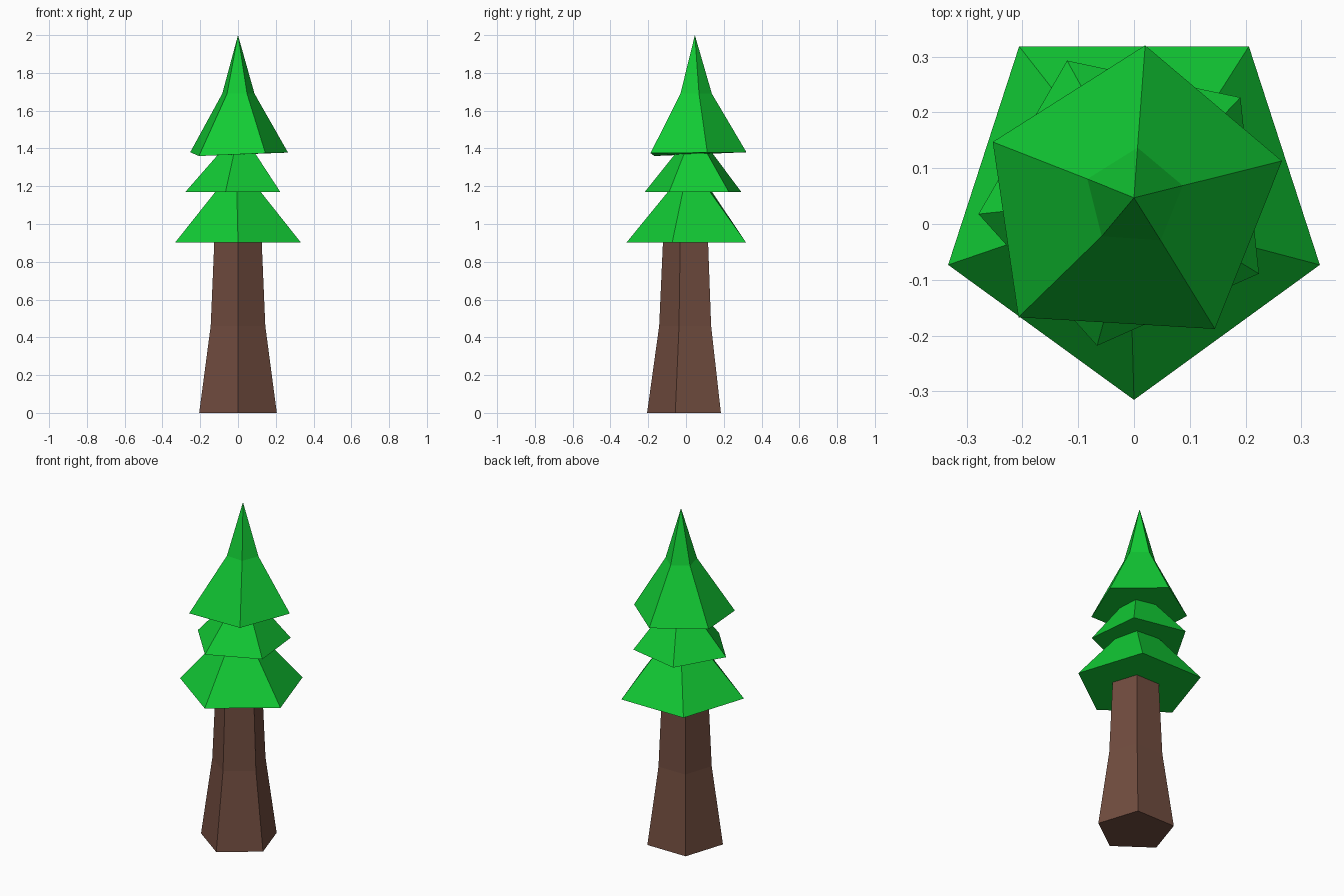
import bpy, bmesh, math

if "Cube" in bpy.data.objects:
    bpy.data.objects.remove(bpy.data.objects["Cube"])


def material(name, rgb):
    m = bpy.data.materials.new(name)
    m.diffuse_color = (*rgb, 1)
    m.use_nodes = True
    m.node_tree.nodes["Principled BSDF"].inputs["Base Color"].default_value = m.diffuse_color
    return m


brown = material("bark brown", (0.165, 0.073, 0.05))
green = material("pine green", (0.006, 0.6, 0.035))


def ring(cx, cy, z, r, deg):
    """Five-sided ring whose first corner points at angle deg."""
    return [(cx + r * math.cos(math.radians(deg + 72 * i)),
             cy + r * math.sin(math.radians(deg + 72 * i)), z) for i in range(5)]


def loft(name, rings, mat, apex=None):
    """Skin a stack of rings, closing the bottom and the top (flat or pointed)."""
    bm = bmesh.new()
    rows = [[bm.verts.new(p) for p in r] for r in rings]
    bm.faces.new(rows[0][::-1])
    for a, b in zip(rows, rows[1:]):
        for i in range(5):
            j = (i + 1) % 5
            bm.faces.new((a[i], a[j], b[j], b[i]))
    if apex:
        tip = bm.verts.new(apex)
        for i in range(5):
            bm.faces.new((rows[-1][i], rows[-1][(i + 1) % 5], tip))
    else:
        bm.faces.new(rows[-1])
    bmesh.ops.recalc_face_normals(bm, faces=bm.faces)
    me = bpy.data.meshes.new(name)
    bm.to_mesh(me)
    bm.free()
    me.materials.append(mat)
    ob = bpy.data.objects.new(name, me)
    bpy.context.collection.objects.link(ob)
    return ob


# Flared trunk
loft("trunk", [ring(0, 0.01, 0, 0.216, -90),
               ring(0, 0.01, 0.46, 0.152, -90),
               ring(0, 0.01, 0.95, 0.13, -90)], brown)

# Lower and middle branch tiers
loft("lower_branches", [ring(0, 0.035, 0.902, 0.35, -90),
                        ring(0.003, 0.03, 1.19, 0.11, -95)], green)
loft("middle_branches", [ring(-0.01, 0.046, 1.17, 0.27, -30),
                         ring(0.004, 0.045, 1.39, 0.09, -32)], green)

# Crown: uneven skirt, narrow shoulder and tip
skirt = [(0.265, 0.113, 1.378), (0.02, 0.32, 1.38), (-0.253, 0.147, 1.38),
         (-0.207, -0.167, 1.36), (0.145, -0.188, 1.375)]
loft("crown", [skirt, ring(0, 0.047, 1.69, 0.09, 14)], green, apex=(0, 0.047, 2.0))
